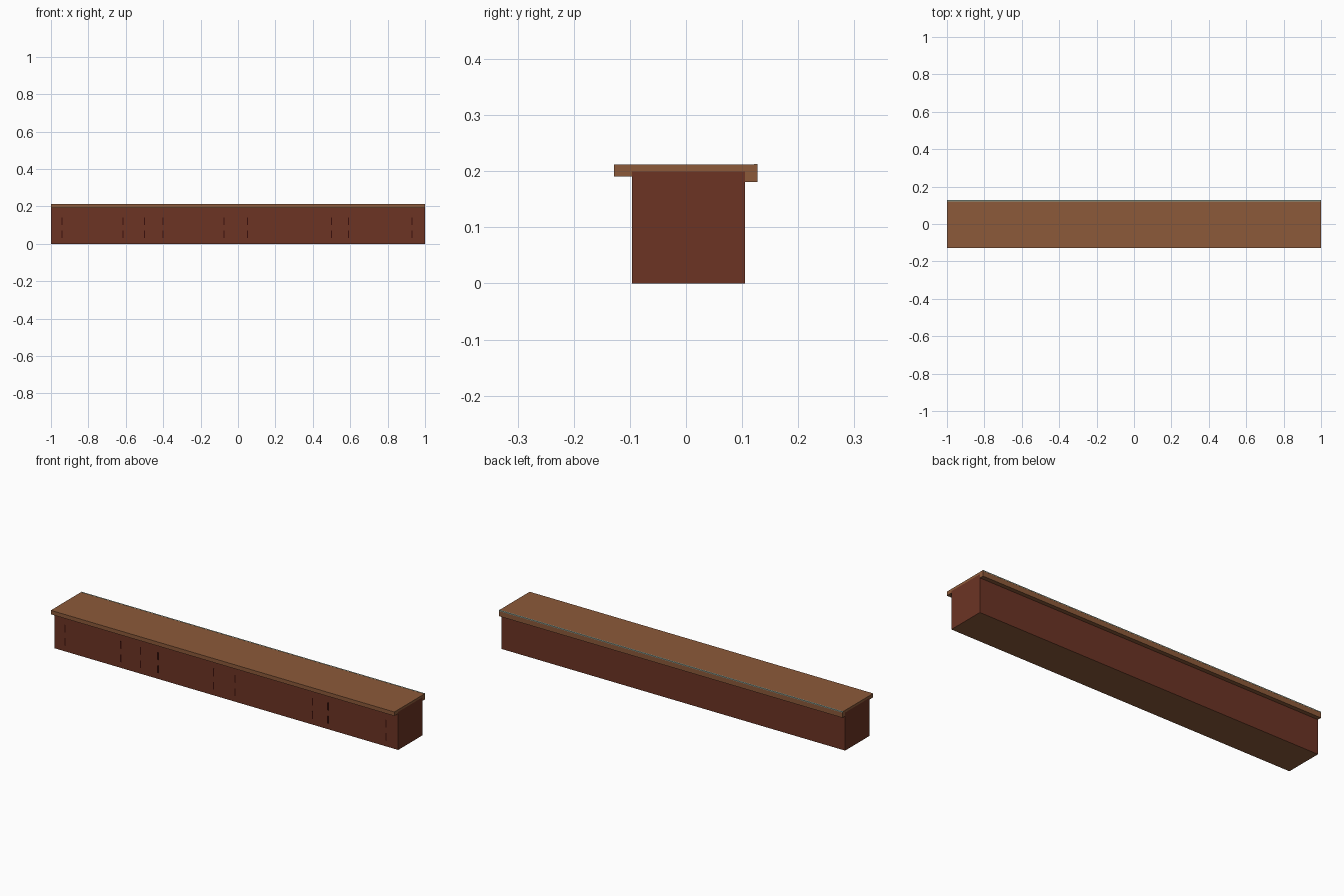
import bpy

if "Cube" in bpy.data.objects:
    bpy.data.objects.remove(bpy.data.objects["Cube"])

def lin(h):
    out = []
    for i in (0, 2, 4):
        c = int(h[i:i + 2], 16) / 255
        out.append(c / 12.92 if c <= 0.04045 else ((c + 0.055) / 1.055) ** 2.4)
    return (*out, 1)

def material(name, h):
    m = bpy.data.materials.new(name)
    m.diffuse_color = lin(h)
    m.use_nodes = True
    m.node_tree.nodes["Principled BSDF"].inputs["Base Color"].default_value = m.diffuse_color
    return m

OAK = material("light wood", "8C5A3A")
RED = material("red brown wood", "6C3424")
DARK = material("dark seam", "3A0F0B")
PALE = material("pale grey green", "8FA093")

def prism(name, profile, x0, x1, mat):
    """Extrude a (y, z) outline along x."""
    n = len(profile)
    verts = [(x, y, z) for x in (x0, x1) for y, z in profile]
    faces = [tuple(reversed(range(n))), tuple(range(n, 2 * n))]
    faces += [(i, (i + 1) % n, n + (i + 1) % n, n + i) for i in range(n)]
    me = bpy.data.meshes.new(name)
    me.from_pydata(verts, [], faces)
    me.materials.append(mat)
    ob = bpy.data.objects.new(name, me)
    bpy.context.collection.objects.link(ob)
    return ob

def rect(y0, y1, z0, z1):
    return [(y0, z0), (y1, z0), (y1, z1), (y0, z1)]

# Long body, with a light wood underside
body = prism("body", rect(-0.096, 0.105, 0, 0.2), -1, 1, RED)
body.data.materials.append(OAK)
for p in body.data.polygons:
    if p.normal.z < -0.5:
        p.material_index = 1

# Top board: notched over the body, deeper lip at the back
prism("top_board", [(-0.128, 0.191), (-0.096, 0.191), (-0.096, 0.2),
                    (0.09, 0.2), (0.105, 0.181), (0.127, 0.181),
                    (0.127, 0.212), (-0.128, 0.212)], -1, 1, OAK)

# Thin pale strip along the back top edge
prism("back_edge_strip", rect(0.121, 0.1275, 0.208, 0.2125), -1, 1, PALE)

# Narrow dark seams on the front
for x in (-0.94, -0.615, -0.5, -0.4, -0.075, 0.05, 0.5, 0.59, 0.93):
    for z in (0.05, 0.12):
        prism("front_seam", rect(-0.0965, -0.0955, z - 0.02, z + 0.02),
              x - 0.003, x + 0.003, DARK)
